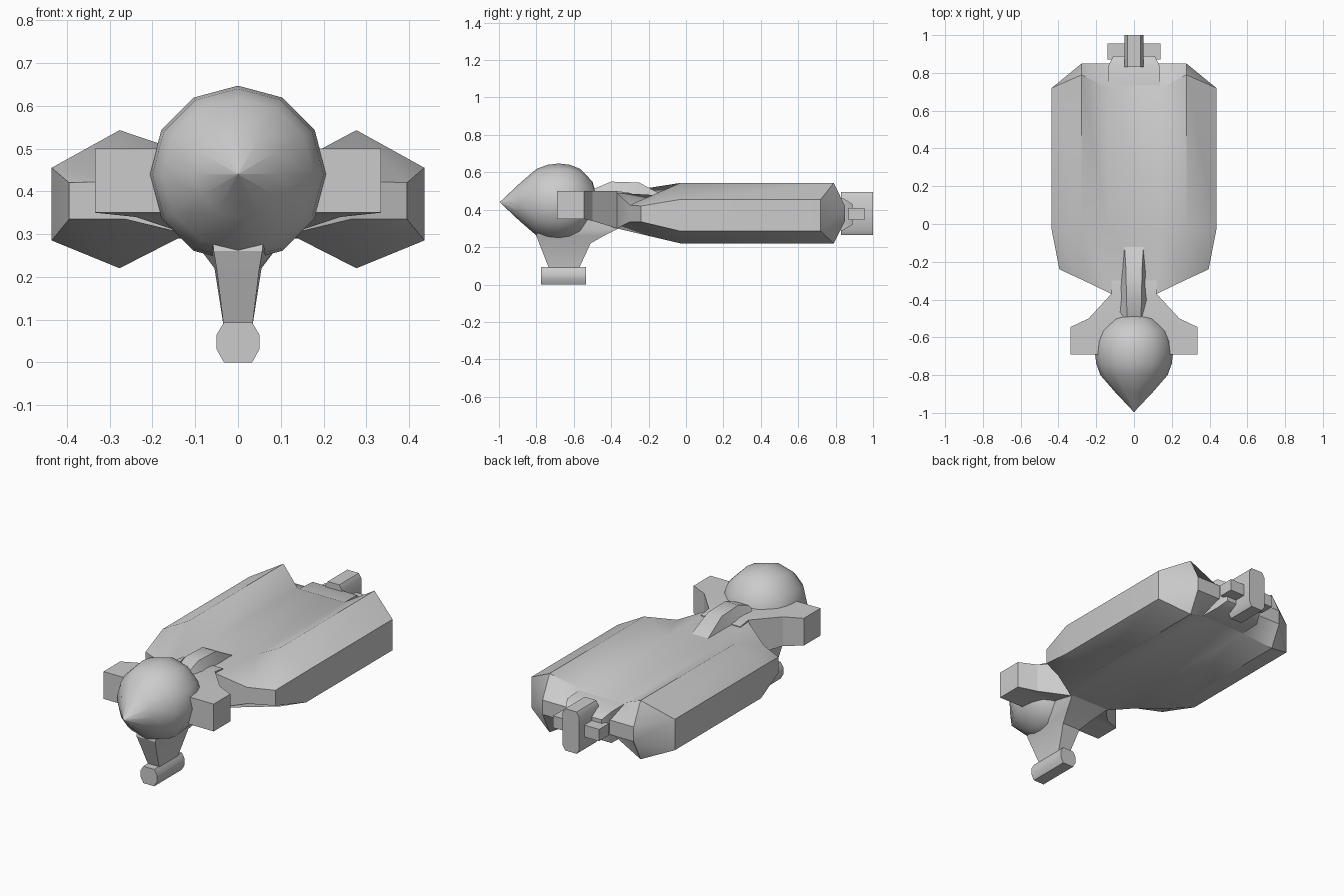
import bpy, bmesh, math

if "Cube" in bpy.data.objects:
    bpy.data.objects.remove(bpy.data.objects["Cube"])


def finish(name, bm, angle=32):
    bmesh.ops.remove_doubles(bm, verts=bm.verts, dist=1e-4)
    bmesh.ops.recalc_face_normals(bm, faces=bm.faces)
    me = bpy.data.meshes.new(name)
    bm.to_mesh(me)
    bm.free()
    ob = bpy.data.objects.new(name, me)
    bpy.context.collection.objects.link(ob)
    bpy.ops.object.select_all(action='DESELECT')
    ob.select_set(True)
    bpy.context.view_layer.objects.active = ob
    bpy.ops.object.shade_smooth_by_angle(angle=math.radians(angle))
    return ob


def loft(name, rings, angle=32):
    """Skin rings of equal, even point count; each end is closed by strips."""
    bm = bmesh.new()
    vs = [[bm.verts.new(p) for p in r] for r in rings]
    n = len(vs[0])
    for a, b in zip(vs, vs[1:]):
        for i in range(n):
            j = (i + 1) % n
            bm.faces.new((a[i], a[j], b[j], b[i]))
    for r in (vs[0], vs[-1]):
        for i in range(n // 2 - 1):
            bm.faces.new((r[i], r[i + 1], r[n - 2 - i], r[n - 1 - i]))
    return finish(name, bm, angle)


def sym(top, bottom):
    """Ring from right-half points (outer to inner), mirrored in x."""
    mir = lambda pts: [(-x, y, z) for x, y, z in pts]
    return top + mir(top)[::-1] + mir(bottom) + bottom[::-1]


def slab(y, x, z0, z1):
    return sym([(x, y, z1)], [(x, y, z0)])


def hump(y, xt, zt, xb, zb):
    return sym([(xt, y, zt)], [(xb, y, zb)])


# Hull: two ridged pods joined by a hollow deck
def hull_ring(y_outer, y_ridge, y_edge):
    return sym(
        [(.436, y_outer, .455), (.277, y_ridge, .543), (.14, y_edge, .47)],
        [(.436, y_outer, .285), (.277, y_ridge, .22), (.14, y_edge, .29)])


nose = sym([(.395, -.24, .42), (.265, -.30, .425), (.12, -.37, .49)],
           [(.395, -.24, .335), (.265, -.30, .335), (.12, -.37, .30)])
tail = sym([(.277, .85, .42), (.277, .85, .42), (.16, .85, .42)],
           [(.277, .85, .34), (.277, .85, .34), (.16, .85, .34)])
loft("hull", [nose, hull_ring(-.03, -.03, -.03), hull_ring(.72, .79, .72), tail])

# Neck flaring into the two side blocks
loft("neck_and_side_blocks", [
    slab(-.30, .12, .30, .49), slab(-.37, .12, .30, .50), slab(-.50, .24, .34, .50),
    slab(-.545, .335, .35, .50), slab(-.69, .335, .35, .50)], 20)

# Raised spine over the neck
loft("spine", [
    hump(-.12, .05, .475, .055, .45), hump(-.25, .042, .545, .07, .45),
    hump(-.40, .04, .55, .088, .46), hump(-.52, .035, .50, .10, .46)])

# Pointed head, lathed around the long axis
SEG = 12
profile = [(-.995, .001), (-.89, .1), (-.80, .178), (-.74, .2), (-.68, .207),
           (-.62, .2), (-.565, .178), (-.50, .11), (-.468, .001)]
loft("head", [[(r * math.sin(2 * math.pi * i / SEG), y,
                .44 + r * math.cos(2 * math.pi * i / SEG))
               for i in range(SEG)] for y, r in profile], 40)

# Keel fin under the head
def fin_ring(z, y0, y1, x0, x1):
    return [(x0, y0, z), (x1, y1, z), (-x1, y1, z), (-x0, y0, z)]


loft("keel_fin", [
    fin_ring(.08, -.73, -.575, .033, .033), fin_ring(.22, -.785, -.51, .05, .055),
    fin_ring(.26, -.80, -.44, .057, .085), fin_ring(.30, -.79, -.36, .06, .12),
    fin_ring(.38, -.76, -.34, .06, .12)])

# Foot: chamfered bar
foot = [(.05, .03), (.05, .065), (.033, .093), (-.033, .093),
        (-.05, .065), (-.05, .03), (-.033, 0), (.033, 0)]
loft("foot", [[(x, y, z) for x, z in foot] for y in (-.775, -.535)])

# Stern: deck block, crossbar and upright
loft("stern_block", [slab(.68, .14, .29, .467), slab(.84, .135, .29, .462),
                     slab(.89, .11, .32, .43)])
loft("stern_crossbar", [slab(.87, .14, .345, .41), slab(.955, .14, .345, .41)])
up = [(.05, .29), (.05, .47), (.035, .495), (-.035, .495),
      (-.05, .47), (-.05, .29), (-.035, .265), (.035, .265)]
loft("stern_upright", [[(x, y, z) for x, z in up] for y in (.83, 1.0)])
